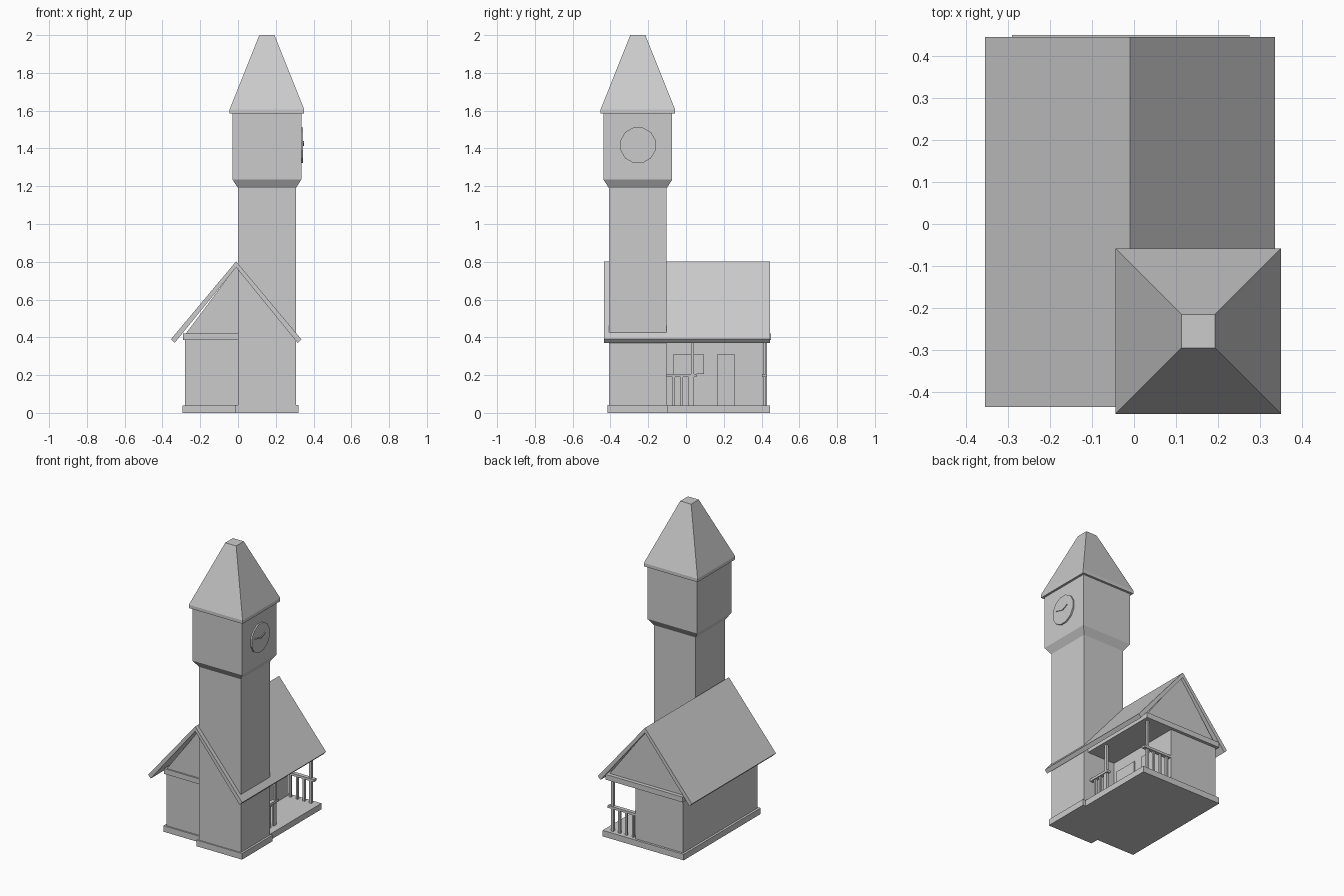
import bpy, bmesh, math
from mathutils import Matrix

if "Cube" in bpy.data.objects:
    bpy.data.objects.remove(bpy.data.objects["Cube"])


def finish(name, bm):
    bmesh.ops.recalc_face_normals(bm, faces=bm.faces)
    me = bpy.data.meshes.new(name)
    bm.to_mesh(me)
    bm.free()
    ob = bpy.data.objects.new(name, me)
    bpy.context.collection.objects.link(ob)
    return ob


def box(name, x0, x1, y0, y1, z0, z1):
    bm = bmesh.new()
    bmesh.ops.create_cube(bm, size=1)
    for v in bm.verts:
        v.co.x = x0 if v.co.x < 0 else x1
        v.co.y = y0 if v.co.y < 0 else y1
        v.co.z = z0 if v.co.z < 0 else z1
    return finish(name, bm)


def extrude_y(name, profile, y0, y1):
    """Extrude an (x, z) outline from y0 to y1."""
    bm = bmesh.new()
    a = [bm.verts.new((x, y0, z)) for x, z in profile]
    b = [bm.verts.new((x, y1, z)) for x, z in profile]
    bm.faces.new(a)
    bm.faces.new(b)
    n = len(a)
    for i in range(n):
        j = (i + 1) % n
        bm.faces.new((a[i], a[j], b[j], b[i]))
    return finish(name, bm)


def square_loft(name, cx, cy, rings):
    """Stack square rings given as (half width, height)."""
    bm = bmesh.new()
    loops = [[bm.verts.new((cx + sx * h, cy + sy * h, z))
              for sx, sy in ((-1, -1), (1, -1), (1, 1), (-1, 1))] for h, z in rings]
    bm.faces.new(loops[0])
    bm.faces.new(loops[-1])
    for a, b in zip(loops, loops[1:]):
        for i in range(4):
            j = (i + 1) % 4
            bm.faces.new((a[i], a[j], b[j], b[i]))
    return finish(name, bm)


# Foundations
TX, TY = 0.153, -0.255
box("house_base", -0.295, 0.30, -0.36, 0.445, 0, 0.04)
box("tower_base", -0.015, 0.32, -0.415, -0.095, 0, 0.041)

# Clock tower with flared upper room and truncated spire
square_loft("tower", TX, TY, [(0.153, 0.02), (0.153, 1.19), (0.182, 1.235), (0.182, 1.59)])
square_loft("spire", TX, TY, [(0.197, 1.585), (0.197, 1.607), (0.04, 2.0)])

# Clock on the right side of the tower
CY, CZ = -0.254, 1.417
bm = bmesh.new()
rot = Matrix.Translation((0.338, CY, CZ)) @ Matrix.Rotation(math.pi / 2, 4, 'Y') \
    @ Matrix.Rotation(math.radians(15), 4, 'Z')
bmesh.ops.create_cone(bm, cap_ends=True, segments=12, radius1=0.097, radius2=0.097,
                      depth=0.014, matrix=rot)
finish("clock_face", bm)
for name, angle, length in (("hour_hand", 25, 0.045), ("minute_hand", 165, 0.065)):
    hand = box(name, 0, 0.006, 0, length, -0.004, 0.004)
    hand.location = (0.344, CY, CZ)
    hand.rotation_euler.x = math.radians(angle)

# House body, ceiling slab, gable and roof
box("house_walls", -0.28, 0.07, -0.35, 0.43, 0.03, 0.40)
box("ceiling_slab", -0.29, 0.275, -0.36, 0.45, 0.385, 0.42)
extrude_y("gable", [(-0.28, 0.415), (0.265, 0.415), (-0.01, 0.775)], -0.35, 0.425)
extrude_y("roof", [(-0.355, 0.39), (-0.01, 0.802), (0.335, 0.39), (0.316, 0.37),
                   (-0.01, 0.77), (-0.336, 0.37)], -0.435, 0.445)

# Door and window facing the porch
box("door", 0.065, 0.078, 0.165, 0.26, 0.04, 0.31)
box("window", 0.065, 0.078, -0.07, 0.095, 0.205, 0.31)

# Porch posts and railings
PX = 0.245
for name, y in (("front_post", 0.035), ("back_post", 0.415)):
    box(name, PX - 0.008, PX + 0.008, y - 0.008, y + 0.008, 0.04, 0.39)
box("side_rail", PX - 0.013, PX + 0.013, -0.105, 0.055, 0.19, 0.206)
box("back_rail", 0.065, 0.275, 0.402, 0.428, 0.19, 0.206)
for i in range(3):
    y = -0.065 + i * 0.043
    box(f"side_baluster_{i}", PX - 0.007, PX + 0.007, y - 0.007, y + 0.007, 0.04, 0.192)
    x = 0.095 + i * 0.05
    box(f"back_baluster_{i}", x - 0.007, x + 0.007, 0.408, 0.422, 0.04, 0.192)
